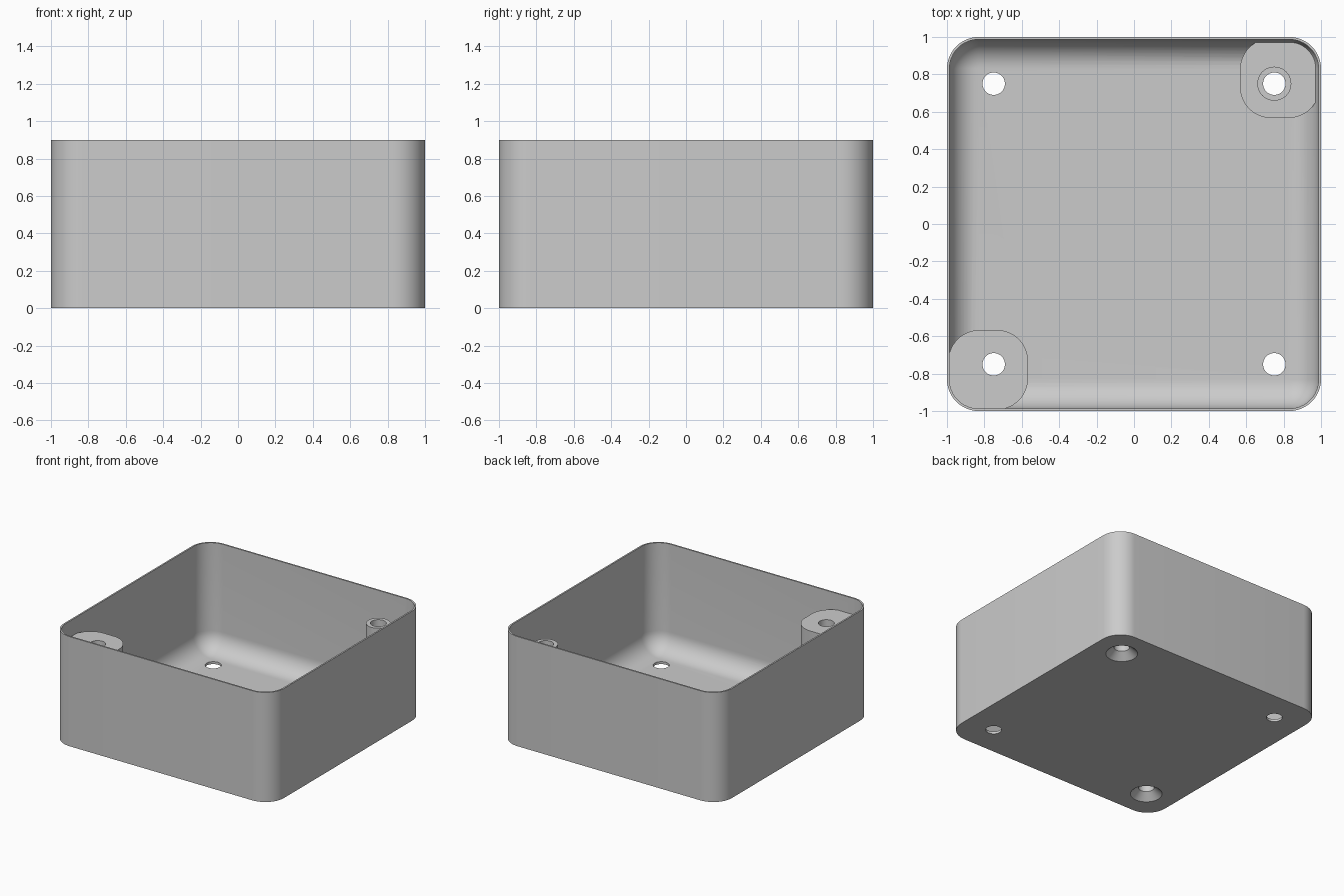
import bpy, bmesh, math

cube = bpy.data.objects.get("Cube")
if cube:
    bpy.data.objects.remove(cube, do_unlink=True)

WALL, FLOOR, HEIGHT = 0.013, 0.02, 0.9
CORE, CORNER = 0.83, 0.17          # corner centres and outer corner radius
INNER = CORNER - WALL
POST = 0.75                        # screw axis offset
HOLE = 0.06
STEPS = 12                         # segments per quarter turn

grey = bpy.data.materials.new("light grey plastic")
grey.use_nodes = True
colour = (0.6, 0.6, 0.6, 1)
grey.diffuse_color = colour
grey.node_tree.nodes["Principled BSDF"].inputs["Base Color"].default_value = colour


def loft(name, centre, core, profile):
    """Closed solid from stacked rounded squares, given as (radius, z)."""
    bm = bmesh.new()
    rings = []
    for radius, z in profile:
        ring = []
        for quarter in range(4):
            mid = math.radians(45 + 90 * quarter)
            cx = centre[0] + math.copysign(core, math.cos(mid))
            cy = centre[1] + math.copysign(core, math.sin(mid))
            for i in range(STEPS + 1):
                a = math.radians(90) * (quarter + i / STEPS)
                ring.append(bm.verts.new((cx + radius * math.cos(a),
                                          cy + radius * math.sin(a), z)))
        rings.append(ring)
    n = len(rings[0])
    for low, high in zip(rings, rings[1:]):
        for i in range(n):
            j = (i + 1) % n
            bm.faces.new((low[i], low[j], high[j], high[i]))
    bm.faces.new(rings[0][::-1])
    bm.faces.new(rings[-1])
    bmesh.ops.remove_doubles(bm, verts=bm.verts, dist=1e-5)
    bmesh.ops.recalc_face_normals(bm, faces=bm.faces)
    mesh = bpy.data.meshes.new(name)
    bm.to_mesh(mesh)
    bm.free()
    mesh.materials.append(grey)
    obj = bpy.data.objects.new(name, mesh)
    bpy.context.collection.objects.link(obj)
    return obj


def combine(target, tool, operation):
    """Apply a boolean and discard the tool."""
    tool.hide_render = True
    mod = target.modifiers.new("combine", "BOOLEAN")
    mod.operation, mod.object, mod.solver = operation, tool, "EXACT"
    graph = bpy.context.evaluated_depsgraph_get()
    graph.update()
    mesh = bpy.data.meshes.new_from_object(target.evaluated_get(graph))
    target.modifiers.clear()
    target.data = mesh
    bpy.data.objects.remove(tool, do_unlink=True)


# Open box with a filleted cavity
box = loft("enclosure_box", (0, 0), CORE, [(CORNER, 0), (CORNER, HEIGHT)])
fillet = []
for i in range(STEPS + 1):
    a = math.radians(90) * i / STEPS
    fillet.append((INNER * math.sin(a), FLOOR + INNER * (1 - math.cos(a))))
combine(box, loft("cavity_cutter", (0, 0), CORE, fillet + [(INNER, 1.1)]), "DIFFERENCE")

# Corner blocks: a tall one at the front, a low one with a tube at the back
for side, top in ((-1, 0.766), (1, 0.11)):
    mid = side * 0.7795
    block = loft("corner_block", (mid, mid), 0.0475, [(0.165, 0.01), (0.165, top)])
    combine(box, block, "UNION")
tube = loft("screw_tube", (POST, POST), 0, [(0.091, 0.05), (0.091, 0.766)])
combine(box, tube, "UNION")

# Screw holes, countersunk below the two posts
plain = [(HOLE, -0.1), (HOLE, 0.3)]
countersunk = [(0.12, -0.1), (0.12, 0), (HOLE, 0.055), (HOLE, 1)]
for sx in (-1, 1):
    for sy in (-1, 1):
        profile = countersunk if sx == sy else plain
        cutter = loft("hole_cutter", (sx * POST, sy * POST), 0, profile)
        combine(box, cutter, "DIFFERENCE")

bpy.ops.object.select_all(action="DESELECT")
box.select_set(True)
bpy.context.view_layer.objects.active = box
bpy.ops.object.shade_smooth_by_angle(angle=math.radians(30))
